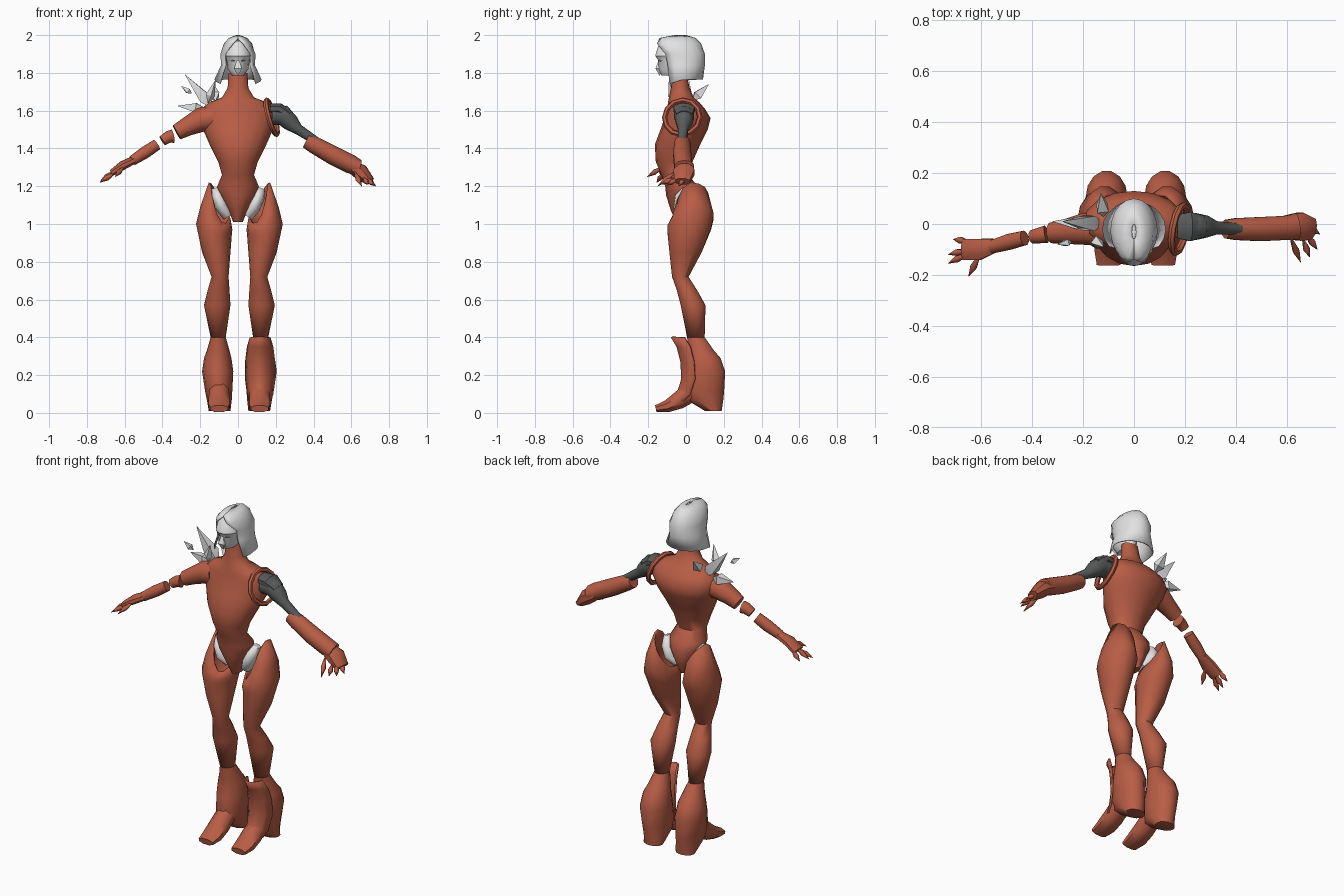
import bpy, bmesh, math
from mathutils import Vector

if "Cube" in bpy.data.objects:
    bpy.data.objects.remove(bpy.data.objects["Cube"])


def material(name, r, g, b):
    m = bpy.data.materials.new(name)
    m.use_nodes = True
    m.diffuse_color = (r, g, b, 1)
    m.node_tree.nodes["Principled BSDF"].inputs["Base Color"].default_value = (r, g, b, 1)
    return m


RUST = material("rust orange", .48, .11, .06)
PALE = material("pale grey", .76, .76, .76)
DARK = material("dark grey", .1, .105, .105)


def skin(name, rings, mat, closed=True, caps=True, thick=0, sharp=50):
    """Join rings of points into one smooth surface with sharp creases."""
    bm = bmesh.new()
    rows = [[bm.verts.new(p) for p in ring] for ring in rings]
    n = len(rows[0])
    for a, b in zip(rows, rows[1:]):
        for i in range(n if closed else n - 1):
            j = (i + 1) % n
            bm.faces.new((a[i], a[j], b[j], b[i]))
    if caps:
        bm.faces.new(rows[0])
        bm.faces.new(rows[-1])
    bmesh.ops.recalc_face_normals(bm, faces=bm.faces)
    for f in bm.faces:
        f.smooth = True
    for e in bm.edges:
        e.smooth = e.calc_face_angle(0) < math.radians(sharp)
    me = bpy.data.meshes.new(name)
    bm.to_mesh(me)
    bm.free()
    me.materials.append(mat)
    ob = bpy.data.objects.new(name, me)
    bpy.context.collection.objects.link(ob)
    if thick:
        mod = ob.modifiers.new("thickness", "SOLIDIFY")
        mod.thickness = thick
    return ob


def ring(z, x0, x1, y0, y1, slope=0, bow=0, n=14):
    """Level ellipse; slope and bow lift its rim towards the sides."""
    pts = []
    for i in range(n):
        a = math.tau * i / n
        u, v = math.cos(a), math.sin(a)
        lift = slope * u + bow * (u * u + 1.2 * max(v, 0) ** 2)
        pts.append(((x0 + x1) / 2 + (x1 - x0) / 2 * u,
                    (y0 + y1) / 2 + (y1 - y0) / 2 * v, z + lift))
    return pts


def limb(name, pts, mat, n=10, sharp=50):
    """Tube through points (x, y, z, side radius, upright radius)."""
    c = [Vector(p[:3]) for p in pts]
    rings = []
    for i, p in enumerate(pts):
        t = (c[min(i + 1, len(c) - 1)] - c[max(i - 1, 0)]).normalized()
        ref = Vector((0, 0, 1)) if abs(t.z) < .95 else Vector((0, 1, 0))
        side = t.cross(ref).normalized()
        up = side.cross(t)
        row = []
        for k in range(n):
            a = math.tau * (k + .5) / n
            q = c[i] + side * p[3] * math.cos(a) + up * p[-1] * math.sin(a)
            q.z = max(q.z, 0)
            row.append(q)
        rings.append(row)
    return skin(name, rings, mat, sharp=sharp)


def spike(name, base, tip, r, mat, n=4, sharp=30, at=.35):
    b, t = Vector(base), Vector(tip)
    return limb(name, [(*b, .001), (*b.lerp(t, at), r), (*t, .001)], mat, n, sharp)


# Neck, chest, waist and pelvis
torso = [(1.80, .05, -.07, .0), (1.72, .055, -.08, .02), (1.67, .085, -.09, .04),
         (1.645, .15, -.095, .07), (1.61, .195, -.1, .1), (1.56, .2, -.115, .13),
         (1.5, .185, -.135, .115), (1.42, .15, -.165, .075), (1.33, .105, -.16, .035),
         (1.26, .085, -.13, .015), (1.2, .11, -.11, .06), (1.15, .095, -.105, .08),
         (1.07, .05, -.08, .07), (1.01, .025, -.05, .04)]
skin("torso", [ring(z, -w, w, a, b, n=16) for z, w, a, b in torso], RUST)

# Legs: open thigh shell, calf and wedge boot
thigh = [(1.025, .04, .155, -.07, .12, .095, .1), (.98, .03, .2, -.1, .15, .06, .05),
         (.95, .033, .222, -.1, .135, .03, .02), (.85, .04, .19, -.09, .085),
         (.72, .05, .14, -.075, .015), (.65, .045, .16, -.05, .06),
         (.57, .04, .18, -.03, .105), (.4, .065, .145, .005, .1)]
boot = [(.4, .065, .145, .005, .1), (.33, .045, .165, .01, .15), (.29, .035, .18, .01, .185),
        (.22, .025, .19, .0, .21), (.12, .03, .175, -.02, .205), (.07, .033, .165, .0, .2),
        (.01, .04, .155, .1, .19)]


def side_rows(rows, s, shift):
    return [[(s * (x + shift), y, z) for x, y, z in ring(*r)] for r in rows]


for label, s, shift in (("left", 1, .015), ("right", -1, 0)):
    skin(label + "_leg", side_rows(thigh, s, shift), RUST, caps=False, thick=.012)
    skin(label + "_boot", side_rows(boot, s, shift), RUST)
    cx = s * (.1 + shift)
    limb(label + "_foot", [(cx, .04, .12, .055, .06), (cx, -.04, .065, .06, .05),
                           (cx, -.1, .035, .06, .035), (cx, -.16, .022, .05, .02)], RUST, 8)
    limb(label + "_hip_joint", [(s * .125, 0, 1.19, .02), (s * .11, 0, 1.15, .06, .035),
                                (s * .085, 0, 1.09, .07, .035), (s * .05, 0, 1.04, .03)], PALE)

# Shin guard on the left boot only
guard = [(-.08, .4, .055), (-.05, .35, .07), (-.03, .27, .08), (-.025, .18, .08),
         (-.05, .1, .07), (-.085, .065, .06)]
skin("left_shin_guard",
     [[(.117 + w * u / 3, y + .07 * (u / 3) ** 2, z) for u in range(-3, 4)]
      for y, z, w in guard], RUST, closed=False, caps=False, thick=.01)

# Left arm: shoulder flange, dark bare joint, armoured forearm
bpy.ops.mesh.primitive_torus_add(major_segments=12, minor_segments=6, major_radius=.095,
                                 minor_radius=.014, location=(.178, -.02, 1.565),
                                 rotation=(0, math.radians(74), math.radians(-10)))
flange = bpy.context.object
flange.name = "left_shoulder_flange"
flange.data.materials.append(RUST)
bpy.ops.object.shade_smooth_by_angle()
limb("left_shoulder_cap", [(.17, -.01, 1.61, .05, .03), (.22, -.01, 1.61, .062, .032),
                           (.27, -.01, 1.575, .045, .03)], DARK, 8, 30)
limb("left_upper_arm", [(.18, -.01, 1.575, .05), (.24, -.01, 1.575, .055),
                        (.28, -.01, 1.535, .045), (.32, -.015, 1.5, .028),
                        (.42, -.02, 1.435, .022)], DARK)
limb("left_forearm", [(.36, -.02, 1.44, .038), (.4, -.02, 1.42, .045), (.5, -.02, 1.365, .05),
                      (.6, -.015, 1.315, .05), (.64, -.01, 1.3, .055, .04)], RUST)
limb("left_palm", [(.59, -.01, 1.31, .045, .035), (.65, -.01, 1.275, .06, .045),
                   (.7, -.02, 1.225, .045, .025)], RUST, 8)

# Right arm: three separate segments
limb("right_upper_arm", [(-.13, -.02, 1.56, .07), (-.2, -.02, 1.55, .064),
                         (-.27, -.03, 1.515, .05), (-.325, -.035, 1.485, .042)], RUST)
limb("right_elbow", [(-.345, -.04, 1.465, .036), (-.37, -.045, 1.46, .032),
                     (-.4, -.05, 1.44, .027)], RUST)
limb("right_forearm", [(-.43, -.055, 1.42, .03), (-.49, -.07, 1.38, .033),
                       (-.56, -.09, 1.335, .027)], RUST)
limb("right_palm", [(-.55, -.085, 1.34, .03, .022), (-.61, -.1, 1.31, .045, .025),
                    (-.67, -.1, 1.27, .045, .018)], RUST, 8)

# Fingers
fingers = {"left": [((.67, .0, 1.25), (.73, -.04, 1.2)), ((.67, -.03, 1.25), (.72, -.1, 1.205)),
                    ((.66, -.05, 1.25), (.69, -.13, 1.21)), ((.61, -.04, 1.29), (.655, -.15, 1.2))],
           "right": [((-.64, -.07, 1.29), (-.71, -.06, 1.23)), ((-.64, -.1, 1.29), (-.73, -.12, 1.225)),
                     ((-.64, -.11, 1.28), (-.73, -.155, 1.22)), ((-.6, -.11, 1.31), (-.65, -.205, 1.25))]}
for label, pairs in fingers.items():
    for i, (base, tip) in enumerate(pairs):
        spike(f"{label}_finger_{i + 1}", base, tip, .015, RUST, 6, 60, .6)

# Crystal spikes on the right shoulder
for i, (base, tip, r) in enumerate([
        ((-.12, .0, 1.6), (-.28, .01, 1.79), .042), ((-.17, .0, 1.61), (-.32, .01, 1.625), .035),
        ((-.12, .03, 1.65), (-.13, .12, 1.74), .032), ((-.245, -.07, 1.69), (-.3, -.08, 1.73), .018),
        ((-.16, -.06, 1.64), (-.12, -.09, 1.76), .025)]):
    spike(f"shoulder_spike_{i + 1}", base, tip, r, PALE)

# Face mask
face = [(1.97, .035, -.12), (1.94, .06, -.15), (1.89, .07, -.165), (1.865, .06, -.148),
        (1.82, .055, -.15), (1.785, .03, -.13)]
skin("face_mask", [ring(z, -w, w, a, 0) for z, w, a in face], PALE, sharp=35)
spike("nose_guard", (0, -.14, 1.88), (0, -.14, 1.785), .03, PALE, 4, 30, .6)
for label, s in (("left", 1), ("right", -1)):
    spike(label + "_eye", (s * .015, -.148, 1.862), (s * .055, -.108, 1.875), .009, DARK, 4)

# Hood: open at the front, flaring into pointed side flaps
hood = [(2.0, .01, -.06, .0, 0, 0), (1.985, .05, -.14, .05, 2, 0), (1.955, .075, -.165, .08, 25, 0),
        (1.9, .093, -.15, .1, 48, 0), (1.84, .09, -.14, .1, 50, 0), (1.765, .125, -.13, .09, 52, .035)]
shell = []
for z, w, y0, y1, gap, droop in hood:
    row = []
    for i in range(15):
        a = math.radians(gap + (360 - 2 * gap) * i / 14)
        front = max(math.cos(a), 0)
        row.append((w * math.sin(a), (y0 + y1) / 2 - (y1 - y0) / 2 * math.cos(a), z - droop * front))
    shell.append(row)
skin("hood", shell, PALE, closed=False, caps=False, thick=.008, sharp=40)
